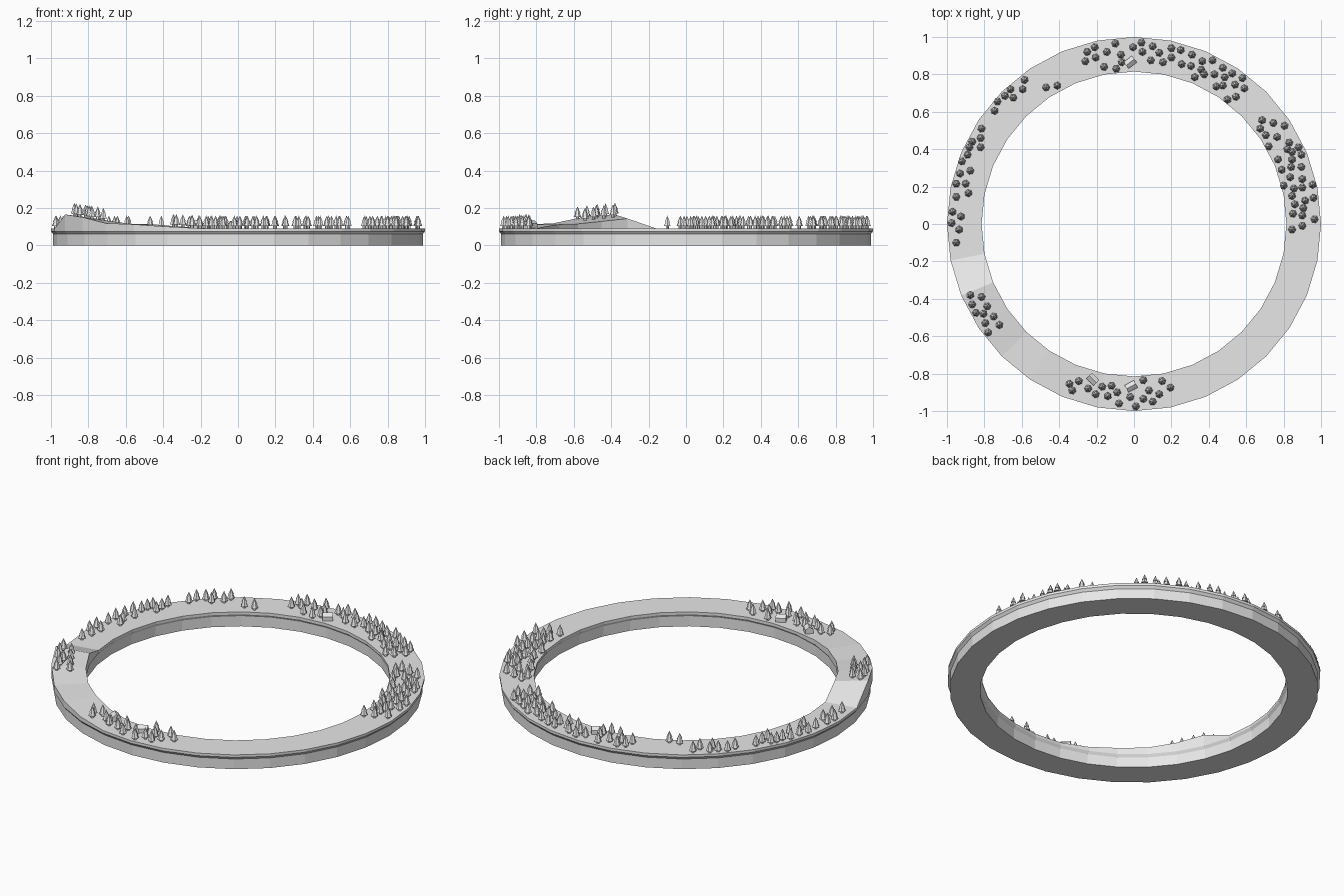
import bpy, bmesh, math, random
from mathutils import Matrix, Vector

random.seed(4)
SIDES, R_OUT, R_IN, TOP = 32, 1.0, 0.815, 0.09

mat = bpy.data.materials.new("pale grey")
mat.diffuse_color = (0.8, 0.8, 0.8, 1)

# hill heights by ring station: (inner edge, outer edge)
HILL = {18: (0.143, 0.165), 19: (0.128, 0.15), 20: (0.115, 0.118),
        21: (0.112, 0.112), 22: (0.1, 0.1)}


def station(i):
    return HILL.get(i % SIDES, (TOP, TOP))


def ground(x, y):
    """Height of the ring's top at a point."""
    a = (math.atan2(y, x) % math.tau) / math.tau * SIDES
    i, f = int(a), a - int(a)
    t = (math.hypot(x, y) - R_IN) / (R_OUT - R_IN)
    t = min(1, max(0, t))
    h = [s[0] * (1 - t) + s[1] * t for s in (station(i), station(i + 1))]
    return h[0] * (1 - f) + h[1] * f


def finish(bm, name):
    bmesh.ops.recalc_face_normals(bm, faces=bm.faces)
    me = bpy.data.meshes.new(name)
    bm.to_mesh(me)
    bm.free()
    me.materials.append(mat)
    ob = bpy.data.objects.new(name, me)
    bpy.context.collection.objects.link(ob)
    return ob


# ring base with an overhanging top layer and a hill at the left front
bm = bmesh.new()
loops = []
for i in range(SIDES):
    a = math.tau * i / SIDES
    zi, zo = station(i)
    prof = [(0.988, 0), (0.988, 0.06), (R_OUT, 0.075), (R_OUT, zo),
            (R_IN, zi), (R_IN, 0.075), (0.825, 0.06), (0.825, 0)]
    loops.append([bm.verts.new((r * math.cos(a), r * math.sin(a), z)) for r, z in prof])
for i in range(SIDES):
    p, q = loops[i], loops[(i + 1) % SIDES]
    for k in range(8):
        m = (k + 1) % 8
        bm.faces.new((p[k], q[k], q[m], p[m]))
finish(bm, "ring_island")


# conifers: trunk and two stacked cones, merged per grove
def cone(bm, x, y, z0, z1, r0, r1, turn):
    m = Matrix.Translation((x, y, (z0 + z1) / 2)) @ Matrix.Rotation(turn, 4, 'Z')
    bmesh.ops.create_cone(bm, cap_ends=True, segments=6, radius1=r0, radius2=r1,
                          depth=z1 - z0, matrix=m)


def grove(name, spots):
    bm = bmesh.new()
    for x, y in spots:
        z, t = ground(x, y), random.random() * 6
        cone(bm, x, y, z - 0.005, z + 0.02, 0.009, 0.009, t)
        cone(bm, x, y, z + 0.012, z + 0.05, 0.021, 0.005, t)
        cone(bm, x, y, z + 0.034, z + 0.069, 0.0155, 0.0, t)
    finish(bm, name)


grove("back_trees", [
    (-.26, .87), (-.25, .92), (-.21, .945), (-.205, .89), (-.16, .84), (-.145, .92),
    (-.1, .965), (-.095, .83), (-.07, .905), (-.065, .865), (-.005, .945), (.04, .97),
    (.045, .92), (.09, .875), (.1, .95), (.135, .915), (.155, .865), (.2, .94),
    (.2, .89), (.25, .93), (.255, .855), (.31, .905), (.305, .845), (.325, .785),
    (.365, .87), (.36, .825), (.375, .8), (.42, .875), (.43, .8), (.44, .735),
    (.475, .835), (.485, .785), (.475, .74), (.5, .665), (.525, .805), (.54, .745),
    (.545, .68), (.58, .78), (.59, .725)])
grove("right_trees", [
    (.685, .555), (.675, .51), (.745, .54), (.705, .475), (.72, .415), (.765, .465),
    (.805, .525), (.83, .435), (.77, .345), (.82, .4), (.845, .385), (.88, .41),
    (.845, .345), (.895, .305), (.79, .29), (.84, .305), (.835, .25), (.8, .205),
    (.9, .24), (.855, .19), (.9, .195), (.955, .21), (.845, .15), (.915, .125),
    (.96, .14), (.86, .105), (.905, .085), (.85, .055), (.9, .045), (.965, .025),
    (.845, -.03), (.9, -.01), (.895, .37)])
grove("left_trees", [
    (-.41, .74), (-.47, .73), (-.585, .77), (-.595, .72), (-.66, .72), (-.645, .675),
    (-.69, .685), (-.73, .655), (-.745, .605), (-.815, .51), (-.82, .46), (-.865, .44),
    (-.82, .41), (-.88, .41), (-.89, .37), (-.92, .335), (-.875, .285), (-.93, .27),
    (-.95, .215), (-.9, .215), (-.885, .165), (-.95, .145), (-.97, .065), (-.925, .04),
    (-.975, .005), (-.935, -.03), (-.95, -.1)])
grove("hill_trees", [
    (-.875, -.38), (-.815, -.39), (-.865, -.43), (-.785, -.44), (-.845, -.475),
    (-.805, -.48), (-.75, -.495), (-.795, -.53), (-.72, -.54), (-.78, -.58)])
grove("front_trees", [
    (-.345, -.855), (-.33, -.89), (-.295, -.84), (-.245, -.88), (-.205, -.91),
    (-.17, -.87), (-.14, -.92), (-.12, -.865), (-.09, -.9), (-.08, -.96), (-.02, -.925),
    (.01, -.975), (.05, -.835), (.05, -.935), (.08, -.89), (.1, -.95), (.135, -.91),
    (.15, -.84), (.195, -.875)])


# small gabled houses: extruded gable profile
def house(name, x, y, turn):
    bm = bmesh.new()
    prof = [(-0.022, -0.005), (0.022, -0.005), (0.022, 0.024), (0, 0.04), (-0.022, 0.024)]
    f = bm.faces.new([bm.verts.new((-0.028, p, z)) for p, z in prof])
    ext = bmesh.ops.extrude_face_region(bm, geom=[f], use_keep_orig=True)
    vs = [v for v in ext["geom"] if isinstance(v, bmesh.types.BMVert)]
    bmesh.ops.translate(bm, verts=vs, vec=Vector((0.056, 0, 0)))
    ob = finish(bm, name)
    ob.location = (x, y, ground(x, y))
    ob.rotation_euler.z = math.radians(turn)


house("back_house", -0.02, 0.865, 38)
house("front_left_house", -0.22, -0.83, -45)
house("front_house", -0.015, -0.868, 28)
